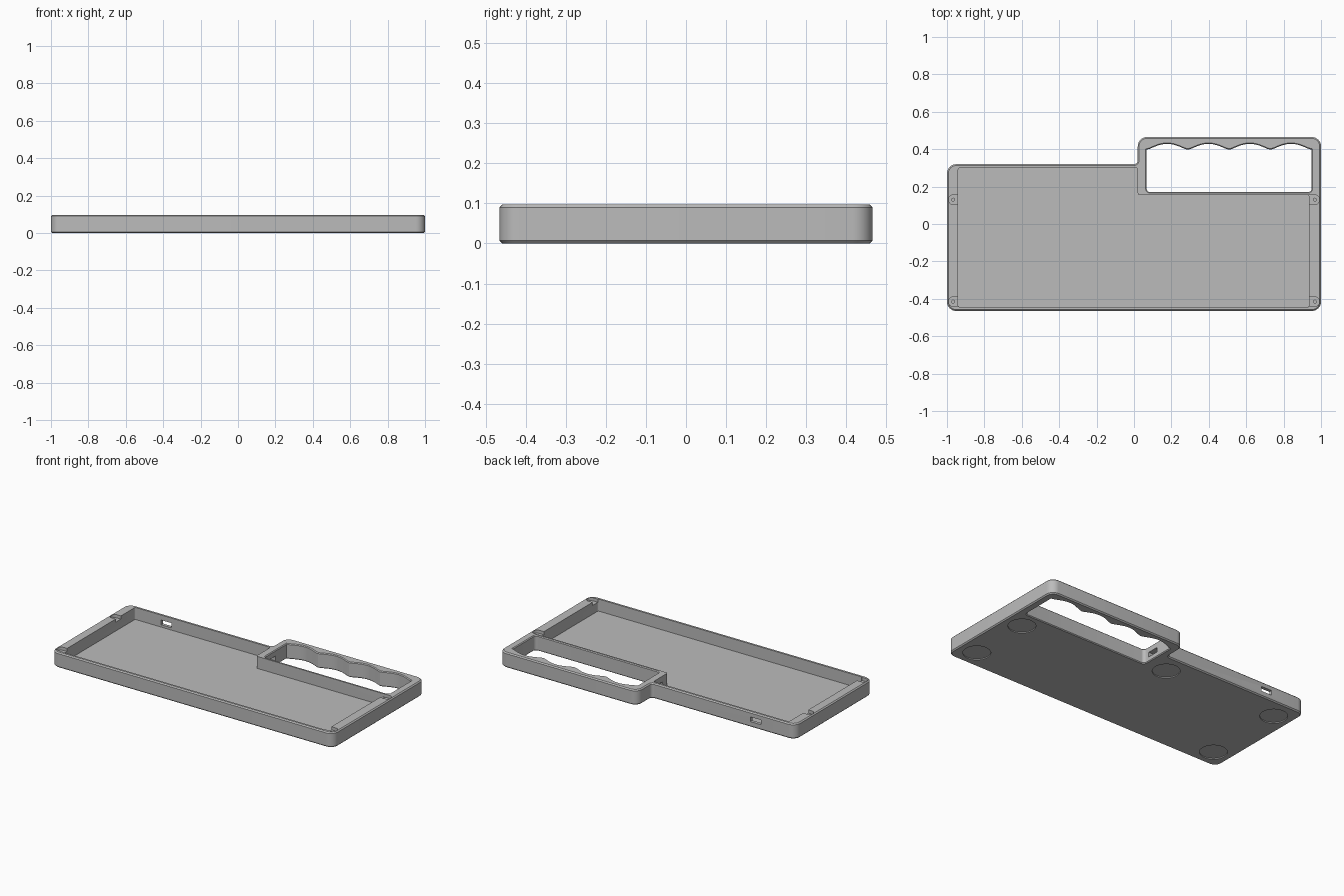
import bpy, bmesh, math
from mathutils import Vector

if "Cube" in bpy.data.objects:
    bpy.data.objects.remove(bpy.data.objects["Cube"])

H = 0.097        # case height
FLOOR = 0.02     # tray floor level
C = 0.007        # edge chamfer


def rounded(corners, steps=8):
    """Counter-clockwise outline with an arc of radius r at each (x, y, r)."""
    out, n = [], len(corners)
    for i, (x, y, r) in enumerate(corners):
        p = Vector((x, y))
        if r == 0:
            out.append(p)
            continue
        a = (Vector(corners[i - 1][:2]) - p).normalized()
        b = (Vector(corners[(i + 1) % n][:2]) - p).normalized()
        half = a.angle(b) / 2
        centre = p + (a + b).normalized() * (r / math.sin(half))
        start = p + a * (r / math.tan(half)) - centre
        end = p + b * (r / math.tan(half)) - centre
        sweep = math.atan2(start.x * end.y - start.y * end.x, start.dot(end))
        for k in range(steps + 1):
            t = sweep * k / steps
            out.append(centre + Vector((start.x * math.cos(t) - start.y * math.sin(t),
                                        start.x * math.sin(t) + start.y * math.cos(t))))
    return out


def rect(x0, x1, y0, y1, r=0.0):
    return rounded([(x0, y0, r), (x1, y0, r), (x1, y1, r), (x0, y1, r)])


def circle(x, y, r, n=32):
    return [Vector((x + r * math.cos(math.tau * k / n),
                    y + r * math.sin(math.tau * k / n))) for k in range(n)]


def inset(outline, d):
    """Move every edge of the outline inward by d."""
    out, n = [], len(outline)
    for i, p in enumerate(outline):
        a = (p - outline[i - 1]).normalized()
        b = (outline[(i + 1) % n] - p).normalized()
        na, nb = Vector((-a.y, a.x)), Vector((-b.y, b.x))
        out.append(p + (na + nb) * (d / (1 + na.dot(nb))))
    return out


def prism(name, outline, levels):
    """Solid through (z, inset) levels."""
    bm = bmesh.new()
    rings = [[bm.verts.new((p.x, p.y, z)) for p in inset(outline, d)] for z, d in levels]
    n = len(outline)
    for lo, hi in zip(rings, rings[1:]):
        for i in range(n):
            j = (i + 1) % n
            bm.faces.new((lo[i], lo[j], hi[j], hi[i]))
    bm.faces.new(rings[0][::-1])
    bm.faces.new(rings[-1])
    mesh = bpy.data.meshes.new(name)
    bm.to_mesh(mesh)
    bm.free()
    obj = bpy.data.objects.new(name, mesh)
    bpy.context.collection.objects.link(obj)
    return obj


# Outer case with the raised handle side
R = 0.05
case = prism("case", rounded([(-1, -0.465, R), (1, -0.465, R), (1, 0.465, R),
                              (0.02, 0.465, R), (0.02, 0.32, 0.02), (-1, 0.32, R)]),
             [(0, C), (C, 0), (H - C, 0), (H, C)])

cutters = []


def cut(name, outline, *levels):
    cutters.append(prism(name, outline, levels))


# Tray cavity
r = 0.01
cut("cavity_cutter", rounded([(-0.94, -0.445, r), (0.935, -0.445, r), (0.935, 0.155, r),
                              (0.02, 0.155, r), (0.02, 0.30, r), (-0.94, 0.30, r)]),
    (FLOOR, 0), (0.2, 0))

# Handle opening with four finger scallops
X0, X1, FINGERS, STEPS = 0.067, 0.95, 4, 14
grip = rounded([(X0, 0.17, 0.02), (X1, 0.17, 0.02), (X1, 0.4, 0), (X0, 0.4, 0)])[:-2]
for k in range(FINGERS * STEPS + 1):
    t = k / STEPS
    s = abs(math.sin(math.pi * t))
    grip.append(Vector((X1 + (X0 - X1) * t / FINGERS, 0.395 + 0.037 * math.sqrt(s * s + 0.03)
                        - 0.004)))
E = 0.005
cut("handle_cutter", grip, (-E, -2 * E), (E, 0), (H - E, 0), (H + E, -2 * E))

# Screw pockets and pilot holes in the end walls
for side in (-1, 1):
    for y in (-0.415, 0.13):
        outer, inner = side * 0.991, side * 0.92
        x0, x1 = min(outer, inner), max(outer, inner)
        left, right = (0.025, 0) if side < 0 else (0, 0.025)
        cut("screw_pocket_cutter",
            rounded([(x0, y - 0.026, left), (x1, y - 0.026, right),
                     (x1, y + 0.026, right), (x0, y + 0.026, left)]),
            (0.077, 0), (0.2, 0))
        cut("screw_hole_cutter", circle(side * 0.967, y, 0.008, 16), (0.03, 0), (0.15, 0))

# Cable ports through the back wall and into the handle opening
cut("back_port_cutter", rect(-0.755, -0.68, 0.27, 0.4), (0.035, 0), (0.065, 0))
cut("handle_port_cutter", rect(0, 0.1, 0.21, 0.285), (0.03, 0), (0.06, 0))

# Shallow round foot recesses underneath
for x, y in ((0.88, -0.345), (0.88, 0.055), (-0.08, 0.19), (-0.88, -0.345), (-0.88, 0.19)):
    cut("foot_recess_cutter", circle(x, y, 0.08, 48), (-0.05, 0), (0.006, 0))

# Apply the cuts
bpy.context.view_layer.objects.active = case
for cutter in cutters:
    cutter.hide_render = True
    mod = case.modifiers.new("cut", "BOOLEAN")
    mod.operation, mod.solver, mod.object = "DIFFERENCE", "EXACT", cutter
    bpy.ops.object.modifier_apply(modifier=mod.name)
for cutter in cutters:
    bpy.data.objects.remove(cutter)

# Grey plastic
grey = bpy.data.materials.new("grey_plastic")
grey.use_nodes = True
colour = (0.5, 0.5, 0.5, 1)
grey.diffuse_color = colour
grey.node_tree.nodes["Principled BSDF"].inputs["Base Color"].default_value = colour
case.data.materials.clear()
case.data.materials.append(grey)

bpy.ops.object.select_all(action="DESELECT")
case.select_set(True)
bpy.ops.object.shade_smooth_by_angle(angle=math.radians(25))
